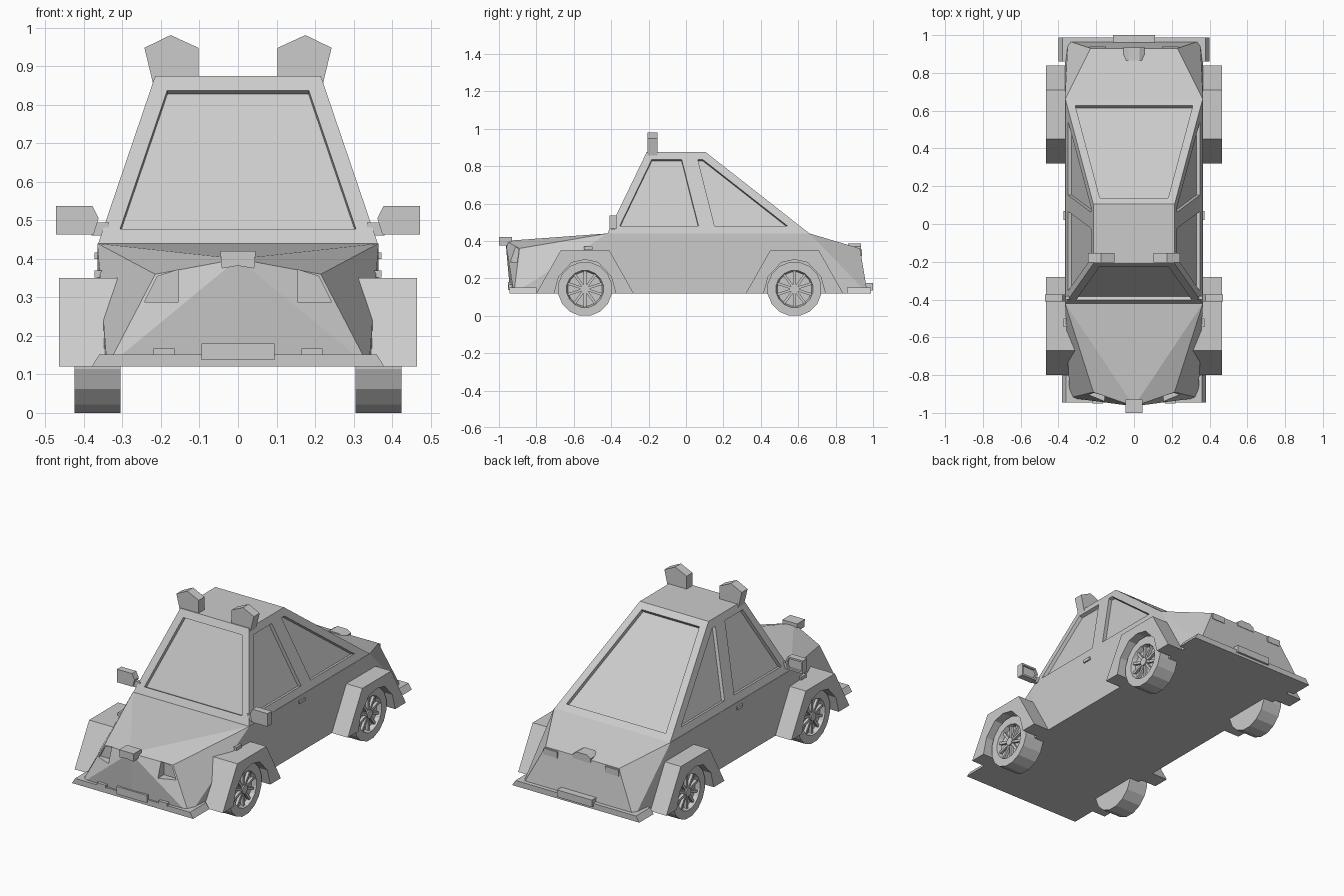
import bpy, bmesh, math
from mathutils import Vector, Matrix

cube = bpy.data.objects.get("Cube")
if cube:
    bpy.data.objects.remove(cube, do_unlink=True)

# Single paint colour
grey = bpy.data.materials.new("plain_grey")
grey.use_nodes = True
grey.diffuse_color = (0.6, 0.6, 0.6, 1)
grey.node_tree.nodes["Principled BSDF"].inputs["Base Color"].default_value = (0.6, 0.6, 0.6, 1)


def finish(name, bm, mirror=False):
    bmesh.ops.recalc_face_normals(bm, faces=bm.faces)
    me = bpy.data.meshes.new(name)
    bm.to_mesh(me)
    bm.free()
    me.materials.append(grey)
    ob = bpy.data.objects.new(name, me)
    bpy.context.collection.objects.link(ob)
    if mirror:
        ob.modifiers.new("Mirror", "MIRROR").use_mirror_merge = False
    return ob


def add_prism(bm, pts, axis, a, b):
    """Extrude a 2D outline along x (points are y,z) or y (points are x,z)."""
    def place(p, d):
        return (d, p[0], p[1]) if axis == "x" else (p[0], d, p[1])
    face = bm.faces.new([bm.verts.new(place(p, a)) for p in pts])
    out = bmesh.ops.extrude_face_region(bm, geom=[face])["geom"]
    step = Vector(place((0, 0), b - a))
    bmesh.ops.translate(bm, vec=step, verts=[v for v in out if isinstance(v, bmesh.types.BMVert)])


def prism(name, pts, axis, a, b, mirror=False):
    bm = bmesh.new()
    add_prism(bm, pts, axis, a, b)
    return finish(name, bm, mirror)


def box(name, x, y, z, mirror=False):
    pts = [(x[0], z[0]), (x[1], z[0]), (x[1], z[1]), (x[0], z[1])]
    return prism(name, pts, "y", y[0], y[1], mirror)


def recess(bm, faces, margin, depth):
    """Sink a panel into each face, leaving a flat frame."""
    bmesh.ops.inset_individual(bm, faces=faces, thickness=margin, use_even_offset=True)
    bmesh.ops.inset_individual(bm, faces=faces, thickness=0.001, depth=-depth, use_even_offset=True)


# Lower body: convex shell with a creased nose and tapered tail
half = [(.365, -.42, .44), (.365, .66, .44), (.365, -.42, .12), (.365, .85, .12),
        (.215, -.89, .36), (.34, -.92, .12), (.23, .93, .36), (.35, .97, .12)]
bm = bmesh.new()
for x, y, z in half:
    bm.verts.new((x, y, z))
    bm.verts.new((-x, y, z))
bm.verts.new((0, -.965, .40))
bm.verts.new((0, -.94, .12))
bmesh.ops.convex_hull(bm, input=bm.verts)
bmesh.ops.dissolve_limit(bm, angle_limit=.005, verts=bm.verts, edges=bm.edges)
body = finish("lower_body", bm)

# Headlight pockets cut into the nose
lamp = [(.155, .372), (.155, .288), (.243, .288), (.21, .354)]
cutter = prism("headlight_cutter", lamp, "y", -1.05, -.886, True)
cutter.hide_render = True
cut = body.modifiers.new("Pockets", "BOOLEAN")
cut.operation, cut.solver, cut.object = "DIFFERENCE", "EXACT", cutter
deps = bpy.context.evaluated_depsgraph_get()
body.data = bpy.data.meshes.new_from_object(body.evaluated_get(deps))
body.modifiers.clear()
bpy.data.objects.remove(cutter, do_unlink=True)

# Cabin: each side is split at the pillar, then all glass is sunk
bm = bmesh.new()
rings = {}
for s in (1, -1):
    low = [bm.verts.new((s * .363, y, .44)) for y in (-.42, .12, .66)]
    top = [bm.verts.new((s * .215, y, .875)) for y in (-.21, .01, .105)]
    rings[s] = low, top
glass = []
for s in (1, -1):
    low, top = rings[s]
    for i in (0, 1):
        glass.append(bm.faces.new((low[i], low[i + 1], top[i + 1], top[i])))
(ll, lt), (rl, rt) = rings[1], rings[-1]
for i in (0, 2):
    glass.append(bm.faces.new((ll[i], lt[i], rt[i], rl[i])))
bm.faces.new(lt + rt[::-1])
bm.faces.new(ll + rl[::-1])
bmesh.ops.recalc_face_normals(bm, faces=bm.faces)
recess(bm, glass, .042, .02)
finish("cabin", bm)

# Wheels and flared arches
arch = [(-.26, .12), (-.13, .35), (.13, .35), (.26, .12), (.165, .12), (.14, .21),
        (.07, .285), (0, .3), (-.07, .285), (-.14, .21), (-.165, .12)]
RADIUS, SIDES, HUB_Z = .1458, 16, .143


def ring(bm, r, x, y):
    out = []
    for i in range(SIDES):
        t = (i + .5) * math.tau / SIDES
        out.append(bm.verts.new((x, y + r * math.sin(t), HUB_Z + r * math.cos(t))))
    return out


for end, y in (("front", -.54), ("rear", .58)):
    prism(end + "_fender", [(y + p, z) for p, z in arch], "x", .30, .465, True)

    # Tyre and dished rim as a stepped lathe section
    bm = bmesh.new()
    section = [(RADIUS, .305), (RADIUS, .425), (.1, .425), (.092, .40)]
    loops = [ring(bm, r, x, y) for r, x in section]
    for a, b in zip(loops, loops[1:]):
        for i in range(SIDES):
            j = (i + 1) % SIDES
            bm.faces.new((a[i], a[j], b[j], b[i]))
    bm.faces.new(loops[0])
    bm.faces.new(loops[-1])
    finish(end + "_wheel", bm, True)

    # Spokes and hub cap
    bm = bmesh.new()
    for k in range(10):
        turn = Matrix.Rotation(k * math.tau / 10, 4, "X")
        shape = Matrix.Translation((.405, 0, .055)) @ Matrix.Diagonal((.02, .014, .08, 1))
        bmesh.ops.create_cube(bm, size=1, matrix=Matrix.Translation((0, y, HUB_Z)) @ turn @ shape)
    hub = Matrix.Translation((.41, y, HUB_Z)) @ Matrix.Rotation(math.pi / 2, 4, "Y")
    bmesh.ops.create_cone(bm, cap_ends=True, segments=10, radius1=.024, radius2=.024,
                          depth=.025, matrix=hub)
    finish(end + "_spokes", bm, True)

# Bumpers with sloping ends
bumper = [(-.38, .12), (.38, .12), (.36, .152), (-.36, .152)]
prism("front_bumper", bumper, "y", -.945, -.8)
prism("rear_bumper", [(x * 1.05, z) for x, z in bumper], "y", .86, .988)
box("front_plate", (-.095, .095), (-.953, -.92), (.137, .18))
box("rear_plate", (-.11, .11), (.96, 1.0), (.135, .175))
box("front_marker_lamp", (.165, .22), (-.95, -.91), (.15, .167), True)

# Nose ornament, boot handle and tail lamps
prism("nose_ornament", [(-.046, .42), (.046, .42), (.042, .375), (0, .382), (-.042, .375)],
      "y", -1.0, -.93)
prism("boot_handle", [(-.055, .345), (.055, .345), (.055, .37), (.03, .386), (-.03, .386),
                      (-.055, .37)], "y", .865, .935)
box("tail_lamp", (.15, .235), (.905, .94), (.32, .355), True)

# Side mirrors with sunken glass facing back
bm = bmesh.new()
add_prism(bm, [(.375, .463), (.472, .463), (.472, .537), (.378, .537), (.362, .505)],
          "y", -.41, -.372)
bmesh.ops.recalc_face_normals(bm, faces=bm.faces)
recess(bm, [f for f in bm.faces if f.normal.y > .9], .01, .01)
finish("side_mirror", bm, True)
box("mirror_arm", (.335, .38), (-.4, -.38), (.46, .495), True)

# Ear-shaped roof pods
prism("roof_pod", [(.103, .86), (.103, .948), (.175, .981), (.243, .948), (.217, .84)],
      "y", -.205, -.153, True)

# Door handles and wing repeaters
box("door_handle", (.355, .373), (.02, .07), (.4, .417), True)
box("wing_repeater", (.32, .373), (-.545, -.5), (.352, .37), True)
